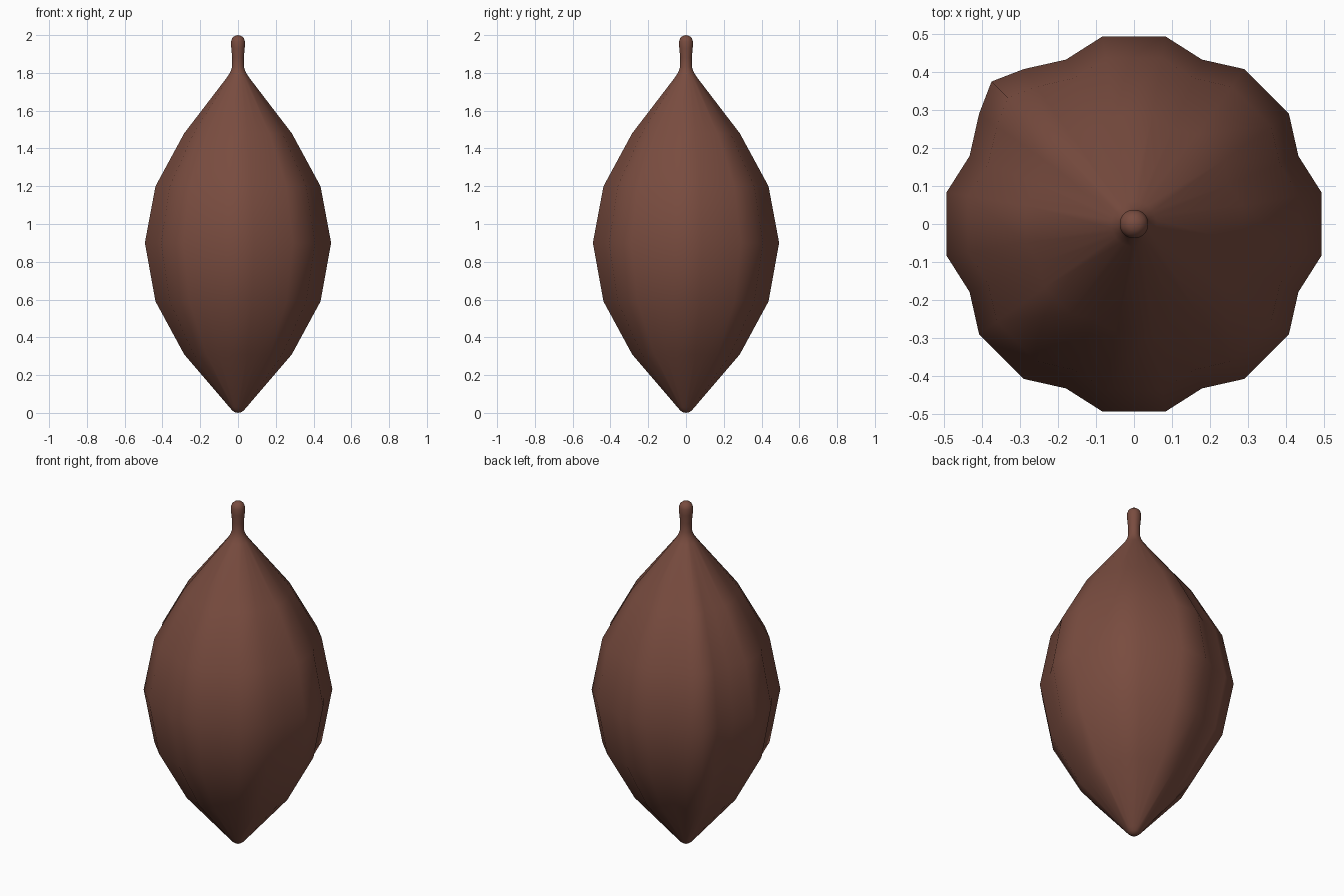
import bpy, bmesh, math

if "Cube" in bpy.data.objects:
    bpy.data.objects.remove(bpy.data.objects["Cube"])

# one brown for the whole pod
brown = bpy.data.materials.new("cocoa brown")
brown.diffuse_color = (0.19, 0.072, 0.050, 1)
brown.use_nodes = True
brown.node_tree.nodes["Principled BSDF"].inputs["Base Color"].default_value = brown.diffuse_color

# (height, ridge radius, valley factor, seam factor)
PROFILE = [
    (0.004, 0.018, 1.0, 1.0), (0.014, 0.032, 0.99, 1.0), (0.03, 0.046, 0.98, 1.0),
    (0.31, 0.289, 0.936, 1.06), (0.59, 0.443, 0.936, 1.06), (0.90, 0.50, 0.936, 1.06),
    (1.20, 0.443, 0.936, 1.06), (1.48, 0.289, 0.936, 1.06),
    (1.775, 0.060, 0.98, 1.0), (1.80, 0.043, 1.0, 1.0), (1.83, 0.032, 1.0, 1.0),
    (1.88, 0.031, 1.0, 1.0), (1.93, 0.036, 1.0, 1.0), (1.965, 0.038, 1.0, 1.0),
    (1.985, 0.031, 1.0, 1.0), (1.996, 0.017, 1.0, 1.0),
]
HALF_RIDGE = 9.6   # half-width of each flat ridge, degrees

# cross-section: eight ridges with valleys between, and one raised seam at 135 degrees
section = []
for k in range(8):
    a = 45 * k
    section.append((a - HALF_RIDGE, "ridge"))
    if a == 135:
        section.append((a, "seam"))
    section += [(a + HALF_RIDGE, "ridge"), (a + 22.5, "valley")]

# ribbed pod body with stem, skinned ring by ring
bm = bmesh.new()
rings = []
for z, r, valley, seam in PROFILE:
    factor = {"ridge": 1.0, "valley": valley, "seam": seam}
    rings.append([bm.verts.new((r * factor[kind] * math.cos(math.radians(a)),
                                r * factor[kind] * math.sin(math.radians(a)), z))
                  for a, kind in section])
n = len(section)
for low, high in zip(rings, rings[1:]):
    for i in range(n):
        j = (i + 1) % n
        bm.faces.new((low[i], low[j], high[j], high[i]))

# rounded tip and stem end
tip = bm.verts.new((0, 0, 0))
top = bm.verts.new((0, 0, 2))
for i in range(n):
    j = (i + 1) % n
    bm.faces.new((tip, rings[0][j], rings[0][i]))
    bm.faces.new((top, rings[-1][i], rings[-1][j]))

for f in bm.faces:
    f.smooth = True
mesh = bpy.data.meshes.new("ribbed_pod")
bm.to_mesh(mesh)
bm.free()
mesh.materials.append(brown)
pod = bpy.data.objects.new("ribbed_pod", mesh)
bpy.context.collection.objects.link(pod)
